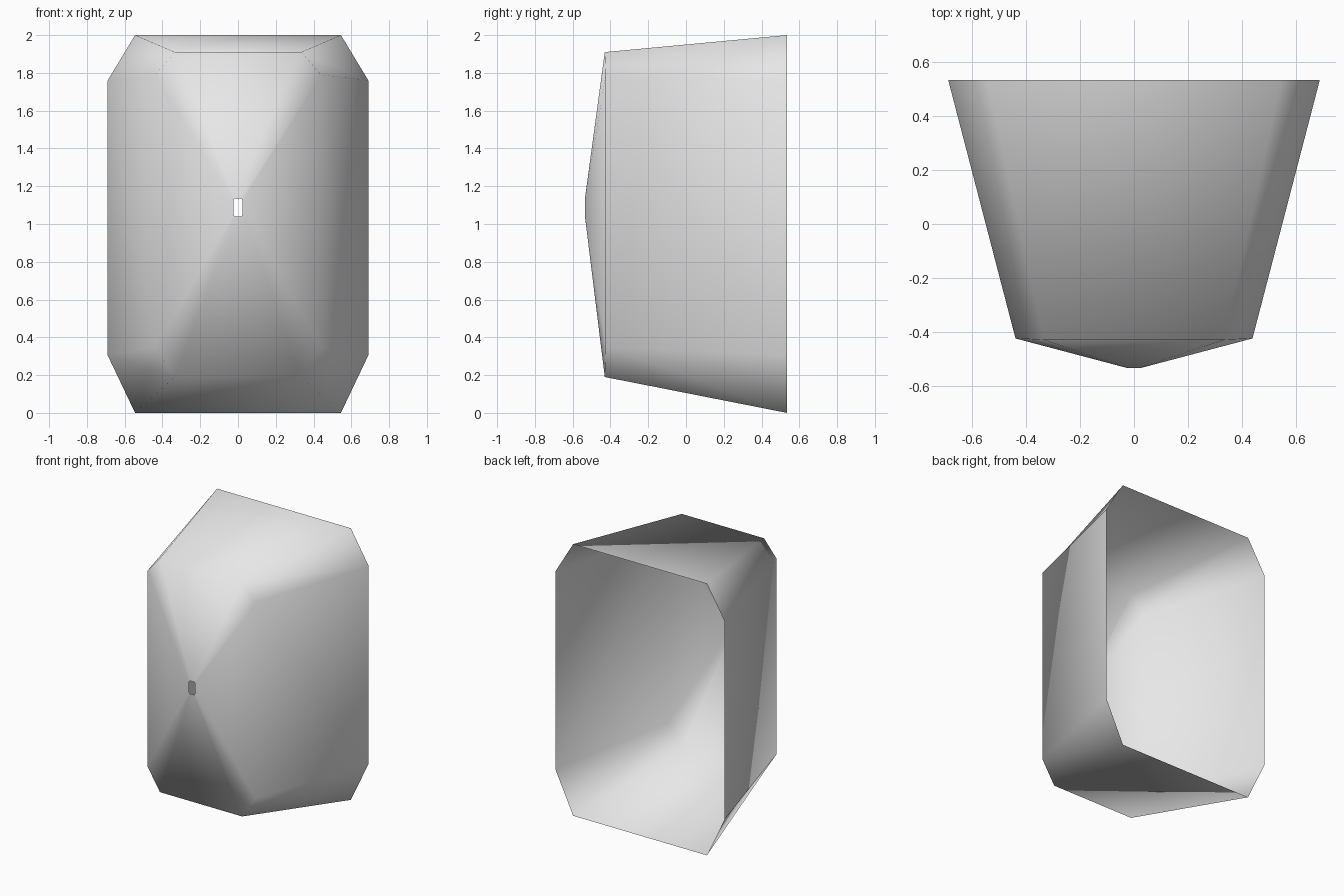
import bpy
import bmesh

cube = bpy.data.objects.get("Cube")
if cube:
    bpy.data.objects.remove(cube, do_unlink=True)


def material(name, value):
    mat = bpy.data.materials.new(name)
    mat.use_nodes = True
    colour = (value, value, value, 1)
    mat.diffuse_color = colour
    mat.node_tree.nodes["Principled BSDF"].inputs["Base Color"].default_value = colour
    return mat


def octagon(bm, y_cap, y_side, half_cap, half_side, bottom, low, high, top):
    """Chamfered rectangle, going round from the bottom edge."""
    half = [(half_cap, y_cap, bottom), (half_side, y_side, low),
            (half_side, y_side, high), (half_cap, y_cap, top)]
    points = half + [(-x, y, z) for x, y, z in reversed(half)]
    return [bm.verts.new(p) for p in points]


# Open shell: wide back rim, narrower shoulder, tiny opening at the front
bm = bmesh.new()
rings = [
    octagon(bm, 0.535, 0.535, 0.545, 0.69, 0.0, 0.305, 1.76, 2.0),
    octagon(bm, -0.43, -0.425, 0.335, 0.44, 0.19, 0.35, 1.79, 1.91),
    octagon(bm, -0.535, -0.535, 0.018, 0.024, 1.04, 1.05, 1.125, 1.135),
]
for back, front in zip(rings, rings[1:]):
    for i in range(len(back)):
        j = (i + 1) % len(back)
        bm.faces.new((back[i], back[j], front[j], front[i]))
bmesh.ops.recalc_face_normals(bm, faces=bm.faces)

# Keep the normals pointing out of the shell
side = max(bm.faces, key=lambda f: f.calc_center_median().x)
if side.normal.x < 0:
    bmesh.ops.reverse_faces(bm, faces=bm.faces)
for face in bm.faces:
    face.smooth = True

mesh = bpy.data.meshes.new("shell")
bm.to_mesh(mesh)
bm.free()
mesh.materials.append(material("light grey", 0.8))
shell = bpy.data.objects.new("shell", mesh)
bpy.context.collection.objects.link(shell)
